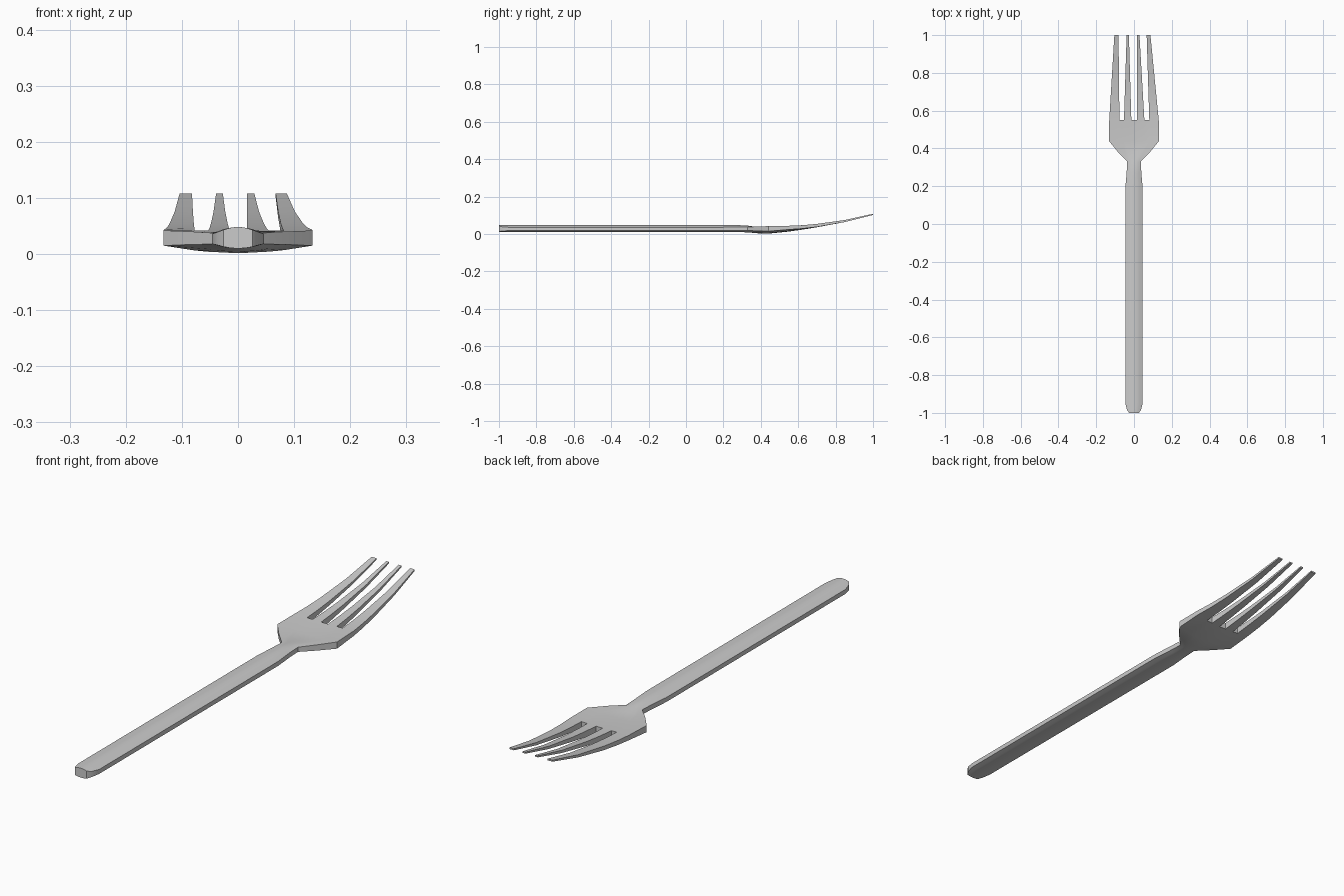
import bpy, bmesh

if "Cube" in bpy.data.objects:
    bpy.data.objects.remove(bpy.data.objects["Cube"])

# Left/right edges of the four tines at their root and at the tip
ROOT = [-0.131, -0.077, -0.053, -0.014, 0.016, 0.055, 0.081, 0.131]
TIP = [-0.104, -0.082, -0.039, -0.027, 0.016, 0.029, 0.067, 0.087]
ROOT_Y = 0.55

# Stations: y, half width, top edge z, top centre z, bottom edge z, bottom centre z
STATIONS = [
    # handle with rounded end
    (-1.0, 0.026, 0.043, 0.048, 0.013, 0.010),
    (-0.985, 0.037, 0.039, 0.048, 0.016, 0.010),
    (-0.95, 0.046, 0.036, 0.048, 0.018, 0.010),
    (0.19, 0.046, 0.036, 0.048, 0.018, 0.010),
    # neck
    (0.27, 0.039, 0.037, 0.048, 0.018, 0.010),
    (0.33, 0.036, 0.037, 0.045, 0.018, 0.009),
    # shoulders and bowl
    (0.38, 0.084, 0.040, 0.037, 0.017, 0.004),
    (0.44, 0.133, 0.042, 0.036, 0.015, 0.002),
    (0.55, 0.131, 0.044, 0.041, 0.024, 0.013),
    # tines
    (0.62, 0.0, 0.047, 0.046, 0.029, 0.023),
    (0.70, 0.0, 0.054, 0.054, 0.038, 0.036),
    (0.85, 0.0, 0.075, 0.075, 0.064, 0.064),
    (1.0, 0.0, 0.108, 0.108, 0.102, 0.102),
]


def row_x(y, w):
    if y <= ROOT_Y:
        return [x / 0.131 * w for x in ROOT]
    t = (y - ROOT_Y) / (1 - ROOT_Y)
    return [a + (b - a) * t for a, b in zip(ROOT, TIP)]


bm = bmesh.new()
top, bottom = [], []
for y, w, te, tc, be, bc in STATIONS:
    xs = row_x(y, w)
    half = max(abs(x) for x in xs)
    crown = [1 - (x / half) ** 2 for x in xs]
    top.append([bm.verts.new((x, y, te + (tc - te) * c)) for x, c in zip(xs, crown)])
    bottom.append([bm.verts.new((x, y, be + (bc - be) * c)) for x, c in zip(xs, crown)])

# Upper skin, leaving the slots between tines open
below = {t: b for tr, br in zip(top, bottom) for t, b in zip(tr, br)}
skin = []
for i in range(len(STATIONS) - 1):
    for j in range(7):
        if STATIONS[i][0] >= ROOT_Y and j % 2:
            continue
        skin.append(bm.faces.new((top[i][j], top[i][j + 1], top[i + 1][j + 1], top[i + 1][j])))

# Side walls around the whole outline, then lower skin
rim = [e for e in bm.edges if e.is_boundary]
for e in rim:
    a, b = e.verts
    bm.faces.new((a, b, below[b], below[a]))
for f in skin:
    bm.faces.new([below[v] for v in reversed(f.verts)])
bmesh.ops.recalc_face_normals(bm, faces=bm.faces)

mesh = bpy.data.meshes.new("fork")
bm.to_mesh(mesh)
bm.free()
fork = bpy.data.objects.new("fork", mesh)
bpy.context.collection.objects.link(fork)
bpy.context.view_layer.objects.active = fork
fork.select_set(True)
bpy.ops.object.shade_smooth_by_angle(angle=0.5)
